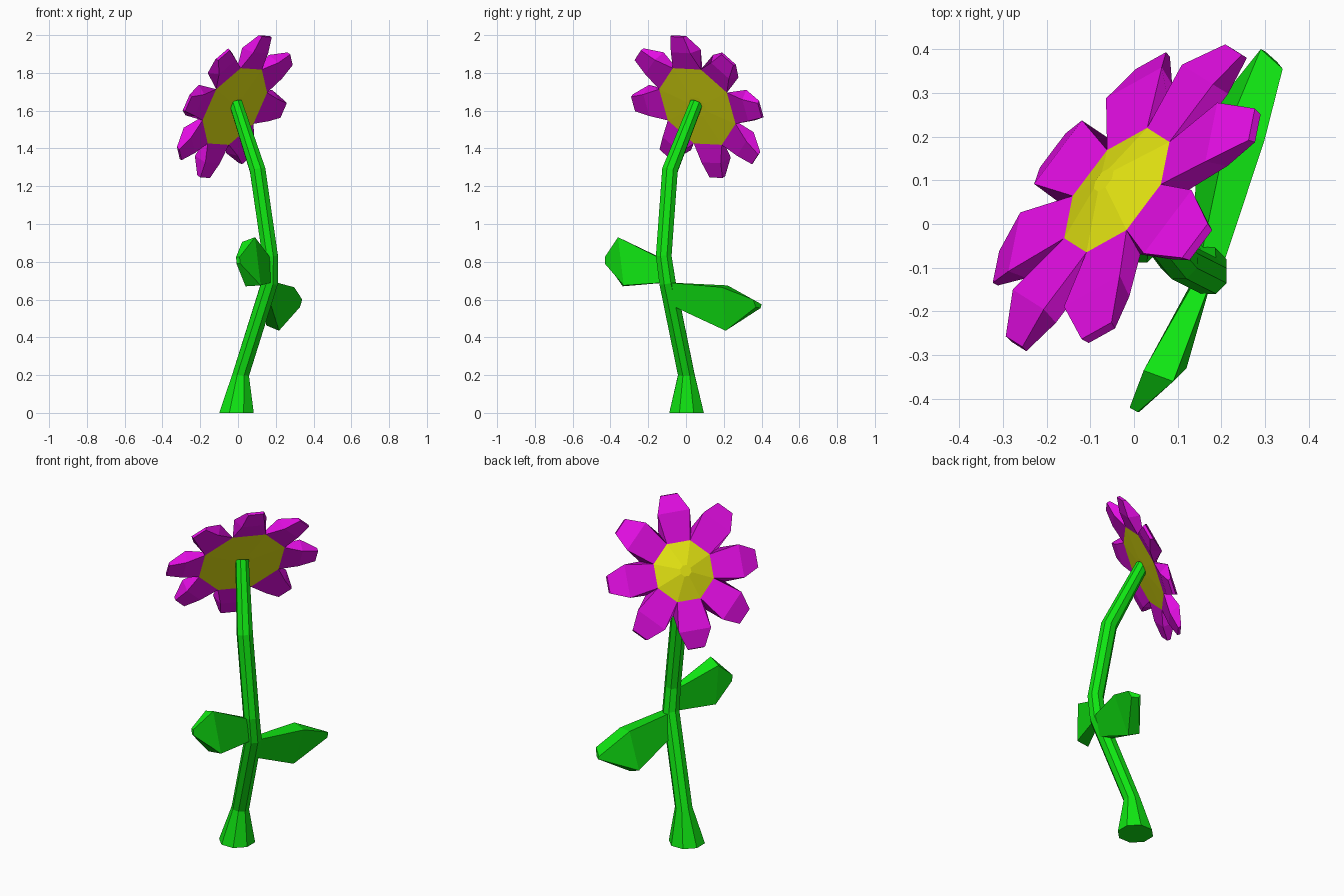
import bpy, bmesh, math
from mathutils import Vector, Matrix

if "Cube" in bpy.data.objects:
    bpy.data.objects.remove(bpy.data.objects["Cube"])


def material(name, rgb):
    m = bpy.data.materials.new(name)
    m.diffuse_color = (*rgb, 1)
    m.use_nodes = True
    m.node_tree.nodes["Principled BSDF"].inputs["Base Color"].default_value = m.diffuse_color
    return m


GREEN = material("leaf_green", (0.005, 0.78, 0.006))
MAGENTA = material("petal_magenta", (0.77, 0.004, 0.77))
YELLOW = material("center_yellow", (0.78, 0.78, 0.006))


def loft(name, rings, mat):
    """Skin a list of equal-sized point rings and cap both ends."""
    bm = bmesh.new()
    vs = [[bm.verts.new(p) for p in ring] for ring in rings]
    n = len(vs[0])
    for a, b in zip(vs, vs[1:]):
        for i in range(n):
            j = (i + 1) % n
            bm.faces.new((a[i], a[j], b[j], b[i]))
    bm.faces.new(vs[0])
    bm.faces.new(vs[-1])
    bmesh.ops.recalc_face_normals(bm, faces=bm.faces)
    mesh = bpy.data.meshes.new(name)
    bm.to_mesh(mesh)
    bm.free()
    mesh.materials.append(mat)
    ob = bpy.data.objects.new(name, mesh)
    bpy.context.collection.objects.link(ob)
    return ob


def circle(center, normal, radius, sides=8):
    rot = Vector((0, 0, 1)).rotation_difference(Vector(normal))
    return [Vector(center) + rot @ Vector((radius * math.cos(a), radius * math.sin(a), 0))
            for a in (math.tau * (i + 0.5) / sides for i in range(sides))]


# Stem: flared foot, bent stalk reaching the back of the flower
stem = [
    ((-0.008, 0.003, 0), (0, 0, 1), 0.099),
    ((0.014, 0.002, 0.20), (0.1, 0, 1), 0.048),
    ((0.168, -0.098, 0.69), (0.15, -0.15, 1), 0.047),
    ((0.170, -0.118, 0.83), (-0.05, -0.03, 1), 0.045),
    ((0.104, -0.085, 1.285), (-0.2, 0.2, 1), 0.045),
    ((-0.012, 0.055, 1.64), (-0.35, 0.4, 1), 0.037),
]
loft("stem", [circle(*s) for s in stem], GREEN)

# Leaves: root, widest and tip sections
loft("front_leaf", [
    [(0.15, -0.11, 0.81), (0.18, -0.12, 0.81), (0.18, -0.11, 0.69), (0.15, -0.10, 0.69)],
    [(0.022, -0.335, 0.905), (0.09, -0.36, 0.93), (0.12, -0.33, 0.675), (0.04, -0.335, 0.67)],
    [(-0.01, -0.42, 0.825), (0.008, -0.43, 0.825), (0.012, -0.43, 0.79), (-0.008, -0.42, 0.79)],
], GREEN)
loft("back_leaf", [
    [(0.15, -0.09, 0.69), (0.205, -0.09, 0.69), (0.175, -0.08, 0.57), (0.13, -0.08, 0.57)],
    [(0.215, 0.22, 0.675), (0.298, 0.19, 0.665), (0.217, 0.21, 0.435), (0.15, 0.225, 0.463)],
    [(0.29, 0.40, 0.575), (0.34, 0.355, 0.60), (0.328, 0.37, 0.56), (0.30, 0.395, 0.555)],
], GREEN)

# Flower frame: n faces out of the bloom, u and v span its plane
n = Vector((-0.70, 0.55, 0.46)).normalized()
u = Vector((0.38, -0.24, 0.89))
u = (u - n * u.dot(n)).normalized()
v = n.cross(u)
frame = Matrix((u, v, n)).transposed()
origin = Vector((-0.017, 0.06, 1.622))


def place(r, w, h, angle=0):
    """Radial distance, sideways offset and height in the flower frame."""
    return origin + frame @ (Matrix.Rotation(angle, 3, 'Z') @ Vector((r, w, h)))


def disc_ring(radius, h):
    return [place(radius, 0, h, math.tau * (i + 0.5) / 8) for i in range(8)]


# Flower center: tapered disc with a low dome
loft("flower_center", [disc_ring(0.06, -0.004), disc_ring(0.243, 0),
                       disc_ring(0.171, 0.032), disc_ring(0.032, 0.075)], YELLOW)

# Petals: one growing from each side of the disc
# section: front (r, half width, h), back (r, half width, h)
sections = [
    ((0.158, 0.0655, 0.032), (0.2245, 0.093, 0.0)),
    ((0.322, 0.091, 0.045), (0.328, 0.064, -0.015)),
    ((0.418, 0.049, 0.009), (0.42, 0.043, -0.009)),
]
for k in range(8):
    a = math.tau * k / 8
    rings = []
    for (fr, fw, fh), (br, bw, bh) in sections:
        rings.append([place(fr, -fw, fh, a), place(fr, fw, fh, a),
                      place(br, bw, bh, a), place(br, -bw, bh, a)])
    loft(f"petal_{k + 1}", rings, MAGENTA)
